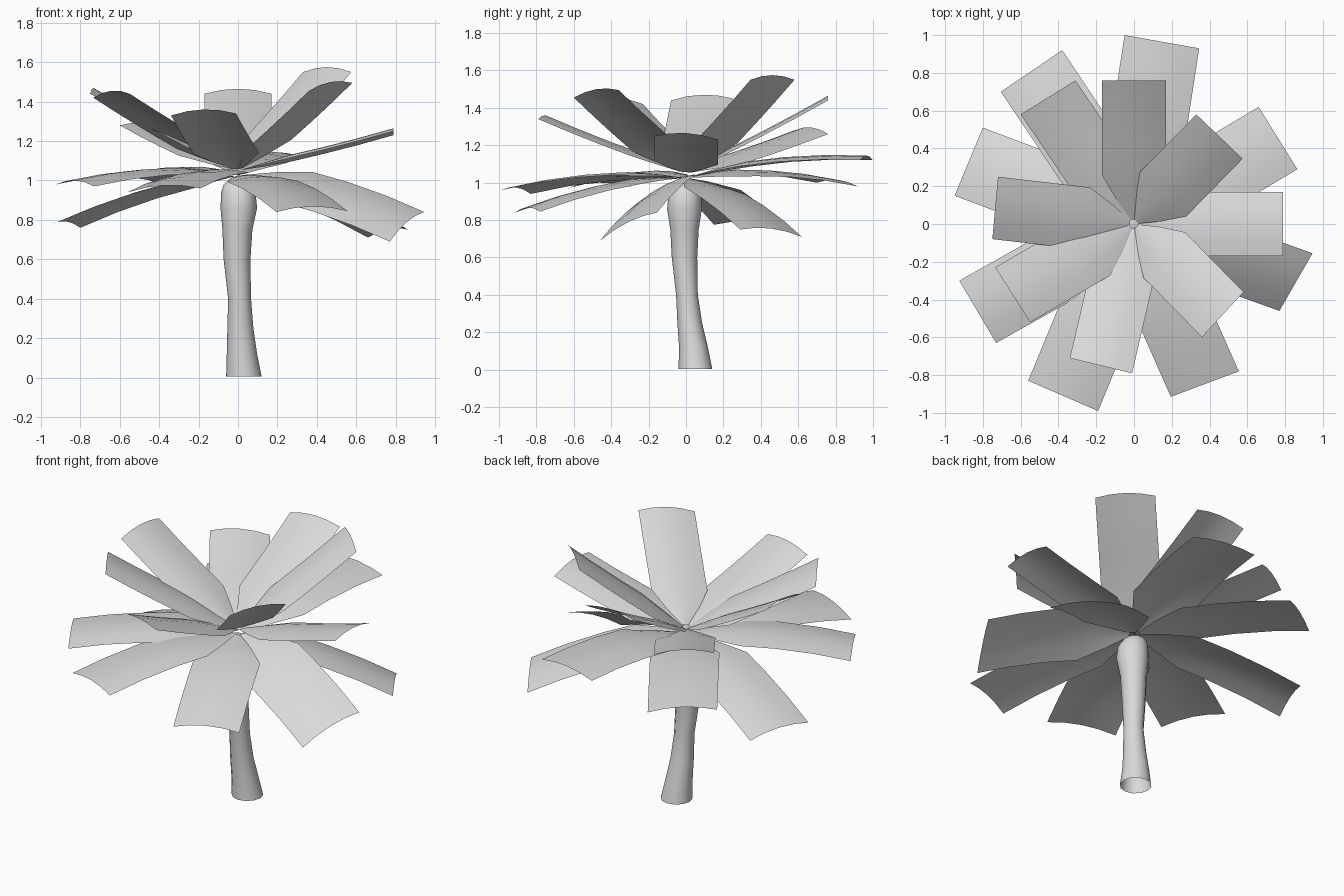
import bpy, bmesh
from mathutils import Vector
from math import sin, cos, tau

if "Cube" in bpy.data.objects:
    bpy.data.objects.remove(bpy.data.objects["Cube"])

grey = bpy.data.materials.new("plain_grey")
grey.use_nodes = True
grey.diffuse_color = (0.7, 0.7, 0.7, 1)
grey.node_tree.nodes["Principled BSDF"].inputs["Base Color"].default_value = grey.diffuse_color


def skin(name, rows, closed=False, cap=False):
    """Join rows of points with quads into one smooth object."""
    bm = bmesh.new()
    grid = [[bm.verts.new(p) for p in row] for row in rows]
    for low, high in zip(grid, grid[1:]):
        count = len(low)
        for i in range(count if closed else count - 1):
            j = (i + 1) % count
            bm.faces.new((low[i], low[j], high[j], high[i]))
    if cap:
        bm.faces.new(grid[-1])
    mesh = bpy.data.meshes.new(name)
    bm.to_mesh(mesh)
    bm.free()
    mesh.materials.append(grey)
    obj = bpy.data.objects.new(name, mesh)
    bpy.context.collection.objects.link(obj)
    for face in mesh.polygons:
        face.use_smooth = True
    return obj


# Trunk: leaning tube, open at the bottom: height, centre x, centre y, radius
trunk_rings = [
    (0.005, 0.03, 0.05, 0.09), (0.12, 0.02, 0.04, 0.077),
    (0.25, 0.012, 0.02, 0.066), (0.4, 0.008, 0.005, 0.058),
    (0.6, -0.005, -0.008, 0.068), (0.75, -0.003, -0.008, 0.076),
    (0.86, 0.004, -0.008, 0.093), (0.94, 0.002, -0.006, 0.087),
    (0.98, -0.005, 0.0, 0.068), (1.01, -0.008, 0.0, 0.03),
]
SIDES = 12
skin("trunk", [[(x + r * cos(tau * i / SIDES), y + r * sin(tau * i / SIDES), z)
                for i in range(SIDES)] for z, x, y, r in trunk_rings],
     closed=True, cap=True)


# Leaf: arched strip that narrows to a point over the trunk
def leaf(name, right, left, base_z, bend):
    right, left = Vector(right), Vector(left)
    base, tip = Vector((0, 0, base_z)), (right + left) / 2
    half = (right - left) / 2
    rows = []
    for t, width in ((0.03, 0.1), (0.17, 0.55), (0.34, 1), (0.55, 1), (0.78, 1), (1, 1)):
        middle = base.lerp(tip, t) + Vector((0, 0, bend * 4 * t * (1 - t)))
        rows.append([middle + half * width * s
                     + Vector((0, 0, 0.025 * width * (1 - s * s)))
                     for s in (-1, -0.5, 0, 0.5, 1)])
    skin(name, rows)


# Tip corners of the raised leaves
upper = [
    ((-0.17, 0.76, 1.44), (0.17, 0.76, 1.44)),
    ((0.33, 0.58, 1.55), (0.575, 0.345, 1.55)),
    ((0.79, 0.17, 1.23), (0.79, -0.17, 1.25)),
    ((0.58, -0.36, 1.495), (0.36, -0.60, 1.455)),
    ((-0.01, -0.79, 1.34), (-0.34, -0.71, 1.33)),
    ((-0.55, -0.52, 1.44), (-0.735, -0.23, 1.42)),
    ((-0.75, -0.08, 1.44), (-0.72, 0.25, 1.45)),
    ((-0.6, 0.58, 1.28), (-0.31, 0.76, 1.26)),
]
# Tip corners of the drooping leaves
lower = [
    ((-0.05, 1.0, 1.12), (0.345, 0.93, 1.12)),
    ((0.66, 0.62, 0.71), (0.865, 0.29, 0.75)),
    ((0.945, -0.155, 0.84), (0.77, -0.46, 0.69)),
    ((0.555, -0.78, 0.845), (0.195, -0.915, 0.84)),
    ((-0.19, -0.99, 0.96), (-0.56, -0.83, 0.94)),
    ((-0.73, -0.63, 0.97), (-0.925, -0.3, 0.98)),
    ((-0.95, 0.15, 0.775), (-0.8, 0.51, 0.76)),
    ((-0.705, 0.7, 1.0), (-0.38, 0.92, 0.98)),
]
for i, (a, b) in enumerate(upper):
    leaf(f"upper_leaf_{i + 1}", a, b, 1.05, -0.01)
for i, (a, b) in enumerate(lower):
    leaf(f"lower_leaf_{i + 1}", a, b, 1.025, 0.035)
